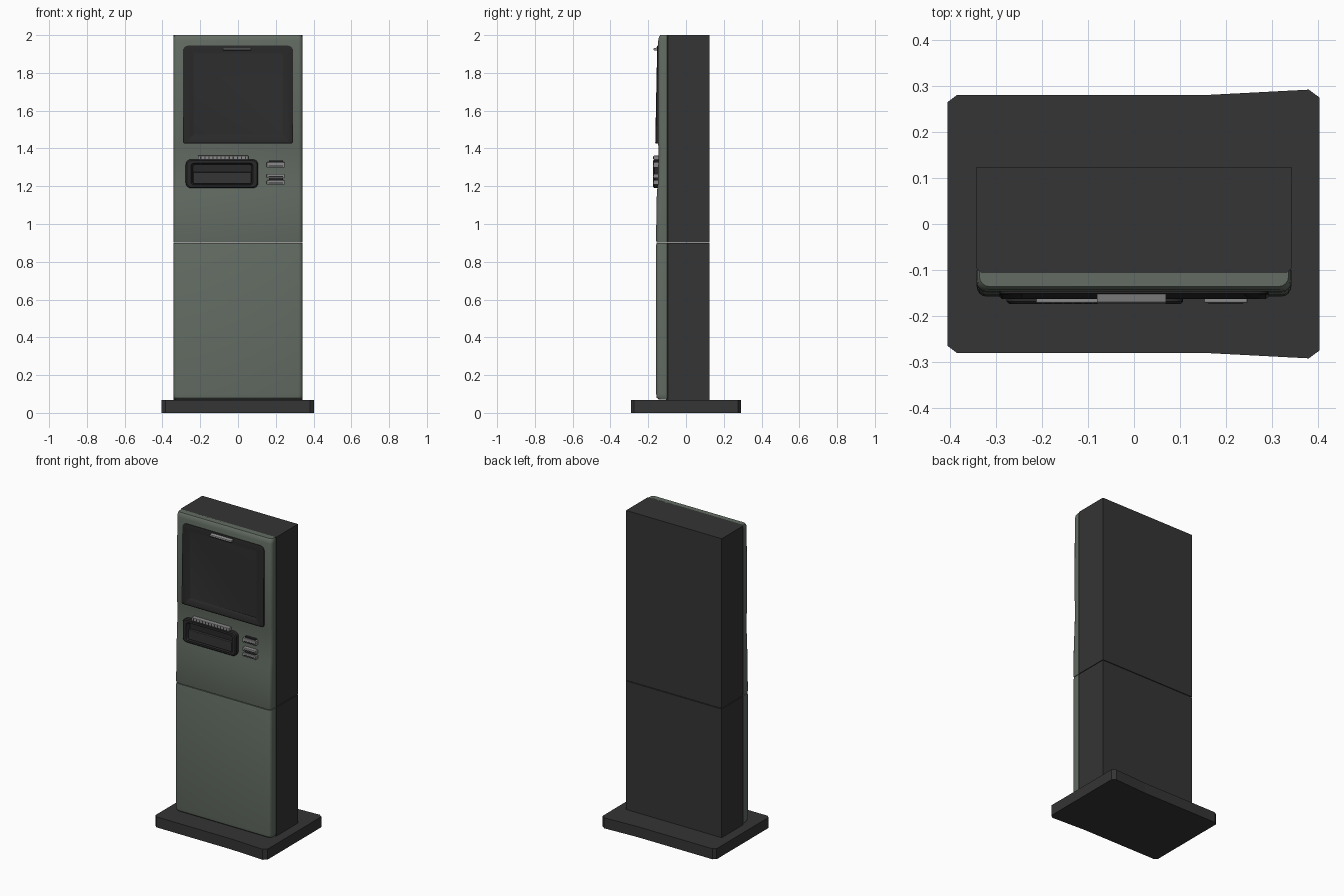
import bpy, bmesh, math
from mathutils import Vector

if "Cube" in bpy.data.objects:
    bpy.data.objects.remove(bpy.data.objects["Cube"])


def mat(name, r, g, b):
    m = bpy.data.materials.new(name)
    m.diffuse_color = (r, g, b, 1)
    m.use_nodes = True
    m.node_tree.nodes["Principled BSDF"].inputs["Base Color"].default_value = m.diffuse_color
    return m


GREEN = mat("grey green", 0.125, 0.15, 0.125)
DARK = mat("charcoal", 0.035, 0.035, 0.035)
BLACK = mat("soft black", 0.022, 0.022, 0.022)
SCREEN = mat("screen black", 0.026, 0.026, 0.027)
GREY = mat("light grey", 0.26, 0.26, 0.26)


def loft(name, rings, mats, smooth=True, last_cap=None):
    """Skin a list of equal-length rings and cap both ends."""
    bm = bmesh.new()
    rows = [[bm.verts.new(p) for p in r] for r in rings]
    n = len(rows[0])
    for a, b in zip(rows, rows[1:]):
        for i in range(n):
            bm.faces.new((a[i], a[(i + 1) % n], b[(i + 1) % n], b[i]))
    bm.faces.new(rows[0][::-1])
    cap = bm.faces.new(rows[-1])
    if last_cap is not None:
        cap.material_index = last_cap
    bmesh.ops.recalc_face_normals(bm, faces=bm.faces)
    me = bpy.data.meshes.new(name)
    bm.to_mesh(me)
    bm.free()
    ob = bpy.data.objects.new(name, me)
    bpy.context.collection.objects.link(ob)
    for m in mats:
        me.materials.append(m)
    if smooth:
        bpy.ops.object.select_all(action='DESELECT')
        ob.select_set(True)
        bpy.context.view_layer.objects.active = ob
        bpy.ops.object.shade_smooth_by_angle(angle=math.radians(35))
    return ob


def rounded(x0, x1, z0, z1, r, seg=4):
    """Rounded rectangle as 2D points; r = 4 corner radii from top right, anticlockwise."""
    if not isinstance(r, (list, tuple)):
        r = (r,) * 4
    pts = []
    for k, (x, z, sx, sz) in enumerate(((x1, z1, -1, -1), (x0, z1, 1, -1),
                                        (x0, z0, 1, 1), (x1, z0, -1, 1))):
        cx, cz = x + sx * r[k], z + sz * r[k]
        for i in range(seg + 1):
            t = math.pi / 2 * (k + i / seg)
            pts.append((cx + r[k] * math.cos(t), cz + r[k] * math.sin(t)))
    return pts


def flat_ring(pts, z):
    return [(x, y, z) for x, y in pts]


def front_ring(pts, y, tilt=0, z0=0):
    return [(x, y + tilt * (z - z0), z) for x, z in pts]


def box(name, x0, x1, y0, y1, z0, z1, m, bevel=0.0):
    pts = [(x0, y0), (x1, y0), (x1, y1), (x0, y1)]
    ob = loft(name, [flat_ring(pts, z0), flat_ring(pts, z1)], [m], False)
    if bevel:
        b = ob.modifiers.new("bevel", 'BEVEL')
        b.width, b.segments = bevel, 2
    return ob


# base plate with clipped corners and a slight flare on the right
half = [(-0.405, 0.265), (-0.385, 0.28), (0.15, 0.28), (0.38, 0.292), (0.403, 0.275)]
outline = half + [(x, -y) for x, y in reversed(half)]
loft("base_plate", [flat_ring(outline, z) for z in (0, 0.068)], [DARK], False)

# dark cabinet, lower and upper, with chamfered front edges beside the panels
cab = [(-0.342, 0.124), (-0.342, -0.096), (-0.332, -0.106),
       (0.332, -0.106), (0.342, -0.096), (0.342, 0.124)]
loft("lower_cabinet", [flat_ring(cab, z) for z in (0.065, 0.899)], [DARK], False)
loft("upper_cabinet", [flat_ring(cab, z) for z in (0.903, 2.0)], [DARK], False)


# green front panels: rounded section stacked along a height profile
def panel(name, profile):
    rings = []
    for z, y, inset in profile:
        pts = rounded(-0.342 + inset, 0.342 - inset, y, -0.099,
                      (0.002, 0.002, 0.022, 0.022))
        rings.append(flat_ring(pts, z))
    return loft(name, rings, [GREEN])


panel("lower_front_panel", [(0.072, -0.146, 0.006), (0.08, -0.155, 0.002),
                            (0.1, -0.158, 0), (0.89, -0.158, 0), (0.899, -0.156, 0.001)])
panel("upper_front_panel", [(0.903, -0.156, 0.001), (0.912, -0.158, 0), (1.08, -0.157, 0),
                            (1.17, -0.154, 0), (1.21, -0.149, 0), (1.405, -0.145, 0),
                            (1.425, -0.149, 0), (1.97, -0.147, 0), (1.992, -0.143, 0.002),
                            (2.0, -0.136, 0.006)])

# screen bezel, tilted slightly, with sunken screen
outer = rounded(-0.292, 0.292, 1.425, 1.945, (0.03, 0.03, 0.012, 0.012))
outer_front = rounded(-0.287, 0.287, 1.43, 1.94, (0.03, 0.03, 0.012, 0.012))
inner = rounded(-0.245, 0.247, 1.462, 1.912, 0.006)
glass = rounded(-0.235, 0.238, 1.472, 1.902, 0.003)
loft("screen_bezel", [front_ring(outer, -0.135),
                      front_ring(outer, -0.159, 0.015, 1.42),
                      front_ring(outer_front, -0.163, 0.02, 1.42),
                      front_ring(inner, -0.161, 0.02, 1.42),
                      front_ring(glass, -0.152)], [BLACK, SCREEN], True, 1)

# status lamp wedge above the screen
lamp = [(-0.148, 1.918), (-0.168, 1.918), (-0.174, 1.924), (-0.17, 1.93), (-0.148, 1.936)]
loft("status_lamp", [[(x, y, z) for y, z in lamp] for x in (-0.08, 0.07)], [GREY], False)

# ticket printer mouth with recessed opening and shelf
loft("printer_mouth", [front_ring(rounded(-0.277, 0.107, 1.19, 1.342, 0.028), -0.135),
                       front_ring(rounded(-0.277, 0.107, 1.19, 1.342, 0.028), -0.168),
                       front_ring(rounded(-0.271, 0.101, 1.196, 1.336, 0.024), -0.174),
                       front_ring(rounded(-0.25, 0.08, 1.207, 1.322, 0.016), -0.174),
                       front_ring(rounded(-0.238, 0.072, 1.213, 1.314, 0.01), -0.152)],
     [BLACK])
box("printer_shelf", -0.237, 0.071, -0.168, -0.145, 1.212, 1.275, DARK, 0.004)
box("printer_lamp", -0.213, 0.055, -0.172, -0.14, 1.34, 1.362, GREY, 0.004)
for i in range(12):
    x = -0.2 + i * 0.0215
    box("printer_lamp_rib", x, x + 0.006, -0.174, -0.15, 1.343, 1.358, DARK)

# card and reader slots: grey lips with dark mouths
for z0, z1 in ((1.298, 1.328), (1.243, 1.266), (1.208, 1.232)):
    box("card_slot_lip", 0.152, 0.247, -0.172, -0.14, z0, z1, GREY, 0.004)
    box("card_slot_mouth", 0.162, 0.237, -0.174, -0.15, z0 + 0.007, z0 + 0.012, BLACK)
box("card_reader_surround", 0.163, 0.237, -0.162, -0.14, 1.22, 1.258, BLACK)
box("card_slot_hood", 0.163, 0.237, -0.162, -0.14, 1.322, 1.336, BLACK)
